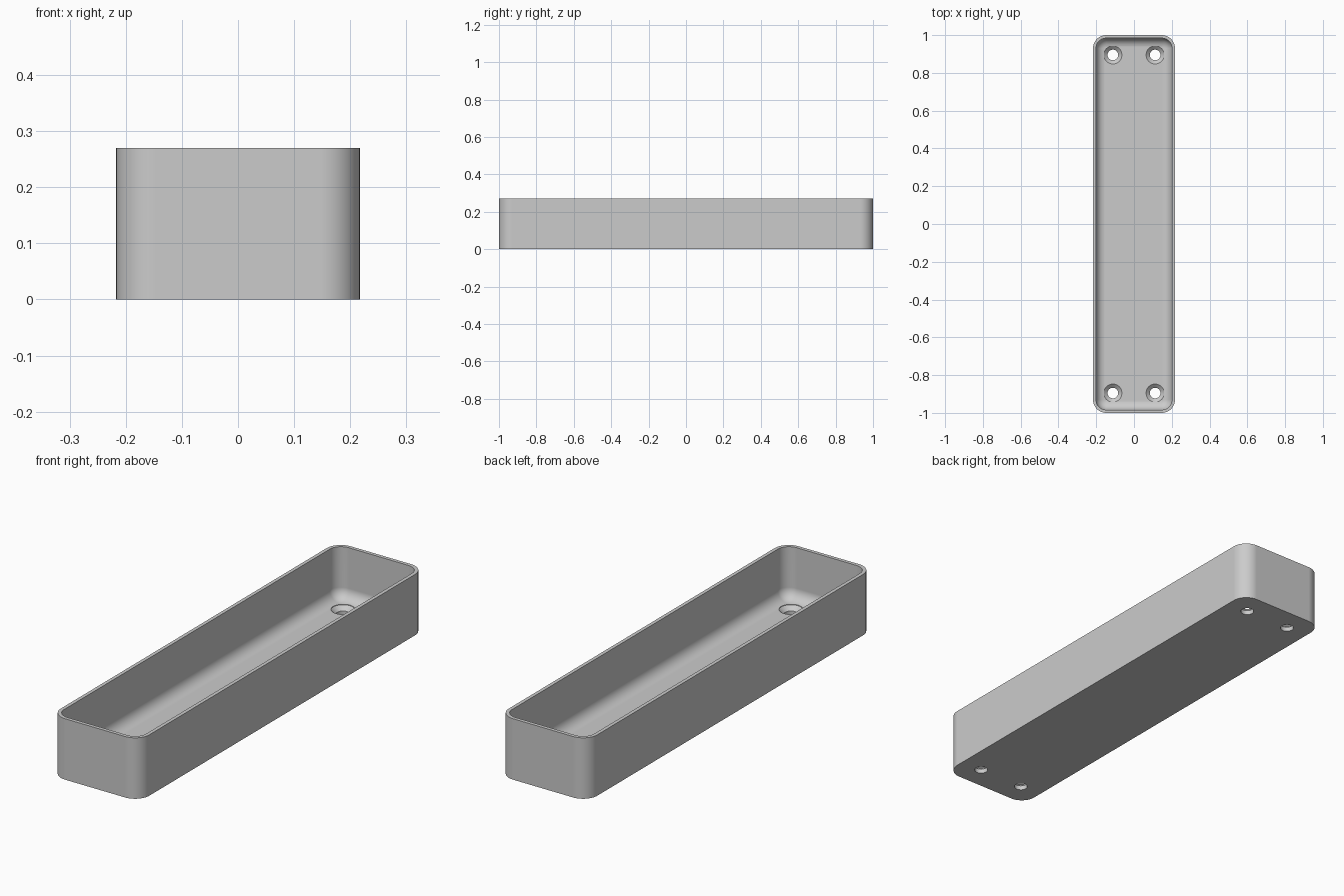
import bpy, bmesh, math

HALF_X, HALF_Y, HEIGHT = 0.217, 1.0, 0.27
CORNER, WALL, FLOOR, FILLET = 0.07, 0.016, 0.04, 0.05
HOLE_X, HOLE_Y = 0.112, 0.895

cube = bpy.data.objects.get("Cube")
if cube:
    bpy.data.objects.remove(cube, do_unlink=True)

grey = bpy.data.materials.new("light grey")
grey.use_nodes = True
colour = (0.6, 0.6, 0.6, 1)
grey.diffuse_color = colour
grey.node_tree.nodes["Principled BSDF"].inputs["Base Color"].default_value = colour


def make_object(name, bm):
    bmesh.ops.recalc_face_normals(bm, faces=bm.faces)
    mesh = bpy.data.meshes.new(name)
    bm.to_mesh(mesh)
    bm.free()
    mesh.materials.append(grey)
    obj = bpy.data.objects.new(name, mesh)
    bpy.context.collection.objects.link(obj)
    return obj


def rounded_ring(bm, inset, z, steps=12):
    """Rounded rectangle, drawn in from the outer outline by inset."""
    radius = CORNER - inset
    ring = []
    for corner, (sx, sy) in enumerate(((1, 1), (-1, 1), (-1, -1), (1, -1))):
        for i in range(steps + 1):
            a = math.pi / 2 * (corner + i / steps)
            ring.append(bm.verts.new((sx * (HALF_X - CORNER) + radius * math.cos(a),
                                      sy * (HALF_Y - CORNER) + radius * math.sin(a), z)))
    return ring


def circle_ring(bm, x, y, radius, z, sides=40):
    return [bm.verts.new((x + radius * math.cos(math.tau * i / sides),
                          y + radius * math.sin(math.tau * i / sides), z))
            for i in range(sides)]


def loft(bm, rings):
    """Closed skin through the rings, capped at both ends."""
    for a, b in zip(rings, rings[1:]):
        for i in range(len(a)):
            j = (i + 1) % len(a)
            bm.faces.new((a[i], a[j], b[j], b[i]))
    bm.faces.new(rings[0])
    bm.faces.new(rings[-1])


# Tray: outer wall, rim, inner wall, filleted floor
bm = bmesh.new()
rings = [rounded_ring(bm, 0, 0), rounded_ring(bm, 0, HEIGHT),
         rounded_ring(bm, WALL, HEIGHT)]
for i in range(11):
    a = math.pi / 2 * i / 10
    rings.append(rounded_ring(bm, WALL + FILLET * (1 - math.cos(a)),
                              FLOOR + FILLET * (1 - math.sin(a))))
loft(bm, rings)
tray = make_object("tray", bm)

# Four countersunk screw holes
bm = bmesh.new()
for x in (-HOLE_X, HOLE_X):
    for y in (-HOLE_Y, HOLE_Y):
        profile = ((0.028, -0.05), (0.028, 0.02), (0.048, 0.038), (0.048, 0.15))
        loft(bm, [circle_ring(bm, x, y, r, z) for r, z in profile])
cutter = make_object("screw_hole_cutter", bm)
cutter.hide_render = True

bpy.ops.object.select_all(action="DESELECT")
bpy.context.view_layer.objects.active = tray
tray.select_set(True)
cut = tray.modifiers.new("screw holes", "BOOLEAN")
cut.operation, cut.solver, cut.object = "DIFFERENCE", "EXACT", cutter
bpy.ops.object.modifier_apply(modifier=cut.name)
bpy.data.objects.remove(cutter, do_unlink=True)

# Smooth rounded surfaces with crisp edges and level flats
bpy.ops.object.shade_smooth_by_angle(angle=math.radians(30))
flats = tray.modifiers.new("level flats", "WEIGHTED_NORMAL")
flats.keep_sharp = True
